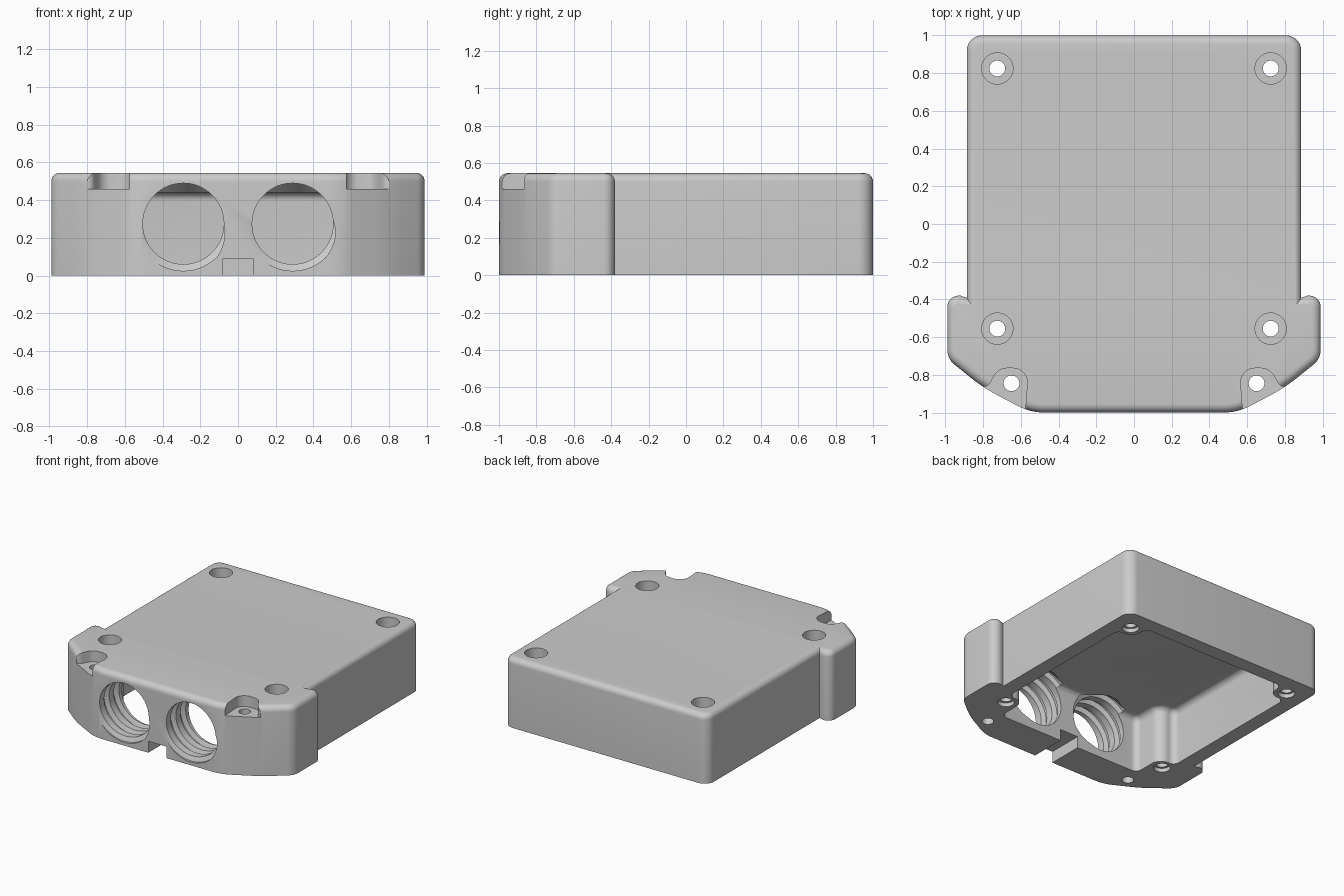
import bpy, bmesh, math
from mathutils import Vector

if "Cube" in bpy.data.objects:
    bpy.data.objects.remove(bpy.data.objects["Cube"])

H = 0.545
grey = bpy.data.materials.new("plain grey")
grey.diffuse_color = (0.6, 0.6, 0.6, 1)
grey.use_nodes = True
grey.node_tree.nodes["Principled BSDF"].inputs["Base Color"].default_value = grey.diffuse_color


def make(name, bm):
    bmesh.ops.recalc_face_normals(bm, faces=bm.faces)
    me = bpy.data.meshes.new(name)
    bm.to_mesh(me)
    bm.free()
    ob = bpy.data.objects.new(name, me)
    bpy.context.collection.objects.link(ob)
    me.materials.append(grey)
    return ob


def rounded(corners, seg=8):
    """Outline with each (x, y, radius) corner replaced by an arc."""
    out = []
    n = len(corners)
    for i, (x, y, r) in enumerate(corners):
        p = Vector((x, y))
        a = Vector(corners[i - 1][:2]) - p
        b = Vector(corners[(i + 1) % n][:2]) - p
        if r == 0:
            out.append(p)
            continue
        a.normalize()
        b.normalize()
        half = a.angle(b) / 2
        c = p + (a + b).normalized() * r / math.sin(half)
        t = r / math.tan(half)
        u, v = p + a * t - c, p + b * t - c
        turn = u.angle_signed(v)
        start = math.atan2(u.y, u.x)
        for k in range(seg + 1):
            ang = start - turn * k / seg
            out.append(c + Vector((math.cos(ang), math.sin(ang))) * r)
    return out


def mirrored(half):
    return half + [(-x, y, r) for x, y, r in reversed(half)]


def inset(outline, d):
    """Move a counter-clockwise outline inwards by d."""
    out = []
    n = len(outline)
    for i, p in enumerate(outline):
        e = (p - outline[i - 1]).normalized()
        f = (outline[(i + 1) % n] - p).normalized()
        m = Vector((-e.y - f.y, e.x + f.x)).normalized()
        out.append(p + m * d / m.dot(Vector((-e.y, e.x))))
    return out


def prism(name, outline, z0, z1, fillet=0, steps=6):
    """Extruded outline with an optional rounded top edge."""
    layers = [(outline, z0)]
    if fillet:
        for k in range(steps + 1):
            a = math.pi / 2 * k / steps
            layers.append((inset(outline, fillet * (1 - math.cos(a))),
                           z1 - fillet * (1 - math.sin(a))))
    else:
        layers.append((outline, z1))
    bm = bmesh.new()
    loops = [[bm.verts.new((p[0], p[1], z)) for p in pts] for pts, z in layers]
    bm.faces.new(loops[0])
    bm.faces.new(loops[-1])
    n = len(outline)
    for a, b in zip(loops, loops[1:]):
        for i in range(n):
            j = (i + 1) % n
            bm.faces.new((a[i], a[j], b[j], b[i]))
    return make(name, bm)


def cylinder(name, x, y, r, z0, z1, seg=40):
    ring = [(x + r * math.cos(k * math.tau / seg), y + r * math.sin(k * math.tau / seg))
            for k in range(seg)]
    return prism(name, ring, z0, z1)


def threaded_bore(name, x, z):
    """Bore along y with a helical groove and a conical inner end."""
    seg, pitch, turns = 64, 0.12, 5
    groove = [(0, 0.215), (0.12, 0.25), (0.40, 0.25), (0.52, 0.215)]
    rows = 4 * turns
    bm = bmesh.new()
    cols = []
    for k in range(seg):
        th = math.tau * k / seg
        col = []
        for j in range(rows + (4 if k == 0 else 0)):
            f, r = groove[j % 4]
            y = -1 + pitch * (j // 4 - 2 + f + k / seg)
            col.append(bm.verts.new((x + r * math.cos(th), y, z + r * math.sin(th))))
        cols.append(col)
    cols.append(cols[0][4:])       # the helix closes one pitch further on
    for a, b in zip(cols, cols[1:]):
        for j in range(rows - 1):
            bm.faces.new((a[j], b[j], b[j + 1], a[j + 1]))
    first = [c[0] for c in cols] + cols[0][3:0:-1]
    last = [c[rows - 1] for c in cols] + cols[0][rows + 2:rows - 1:-1]
    for loop, y in ((first, -1.2), (last, -0.35)):
        mid = bm.verts.new((x, y, z))
        for i in range(len(loop)):
            bm.faces.new((loop[i - 1], loop[i], mid))
    return make(name, bm)


# Outer shell: rectangular body with wider front ears
body = prism("housing", rounded(mirrored([
    (0.55, -1.0, 0.3), (0.80, -0.868, 0.9), (0.99, -0.715, 0.1),
    (0.99, -0.38, 0.06), (0.92, -0.38, 0), (0.887, -0.392, 0),
    (0.887, 1.0, 0.08)])), 0, H, 0.045)

cutters = []

# Hollow underside, stepping in around the four screw posts
cutters.append(prism("cavity", rounded(mirrored([
    (0.63, -0.72, 0.05), (0.63, -0.47, 0.08), (0.77, -0.47, 0.05),
    (0.77, 0.74, 0.05), (0.63, 0.74, 0.08), (0.63, 0.885, 0.05)])),
    -0.05, 0.44, 0.045))

# Threaded cable entries and the slot between them
for x in (-0.29, 0.29):
    cutters.append(threaded_bore("threaded_bore", x, 0.275))
cutters.append(prism("slot", [(-0.08, -1.1), (0.08, -1.1), (0.08, -0.6), (-0.08, -0.6)],
                     -0.05, 0.09))

for s in (-1, 1):
    # Counterbored corner screws
    for y in (-0.555, 0.825):
        cutters.append(cylinder("screw_hole", s * 0.725, y, 0.042, -0.1, 0.7))
        cutters.append(cylinder("screw_head_recess", s * 0.725, y, 0.083, 0.35, 0.7))
        cutters.append(cylinder("screw_foot_recess", s * 0.725, y, 0.06, -0.1, 0.03))
    # Ear screw and its open pocket
    cutters.append(cylinder("ear_screw_hole", s * 0.65, -0.845, 0.042, -0.1, 0.7))
    pocket = rounded([(0.585, -1.1, 0), (0.56, -0.765, 0.075), (0.72, -0.765, 0.075),
                      (0.775, -0.865, 0.04), (0.84, -0.86, 0), (0.95, -1.1, 0)])
    cutters.append(prism("ear_pocket", [(s * p.x, p.y) for p in pocket], 0.46, 0.7))

# Cut everything out of the shell
bpy.context.view_layer.objects.active = body
for c in cutters:
    mod = body.modifiers.new(c.name, 'BOOLEAN')
    mod.operation = 'DIFFERENCE'
    mod.solver = 'EXACT'
    mod.object = c
    bpy.ops.object.modifier_apply(modifier=mod.name)
    bpy.data.objects.remove(c, do_unlink=True)

bpy.ops.object.select_all(action='DESELECT')
body.select_set(True)
bpy.ops.object.shade_smooth_by_angle(angle=math.radians(30))
